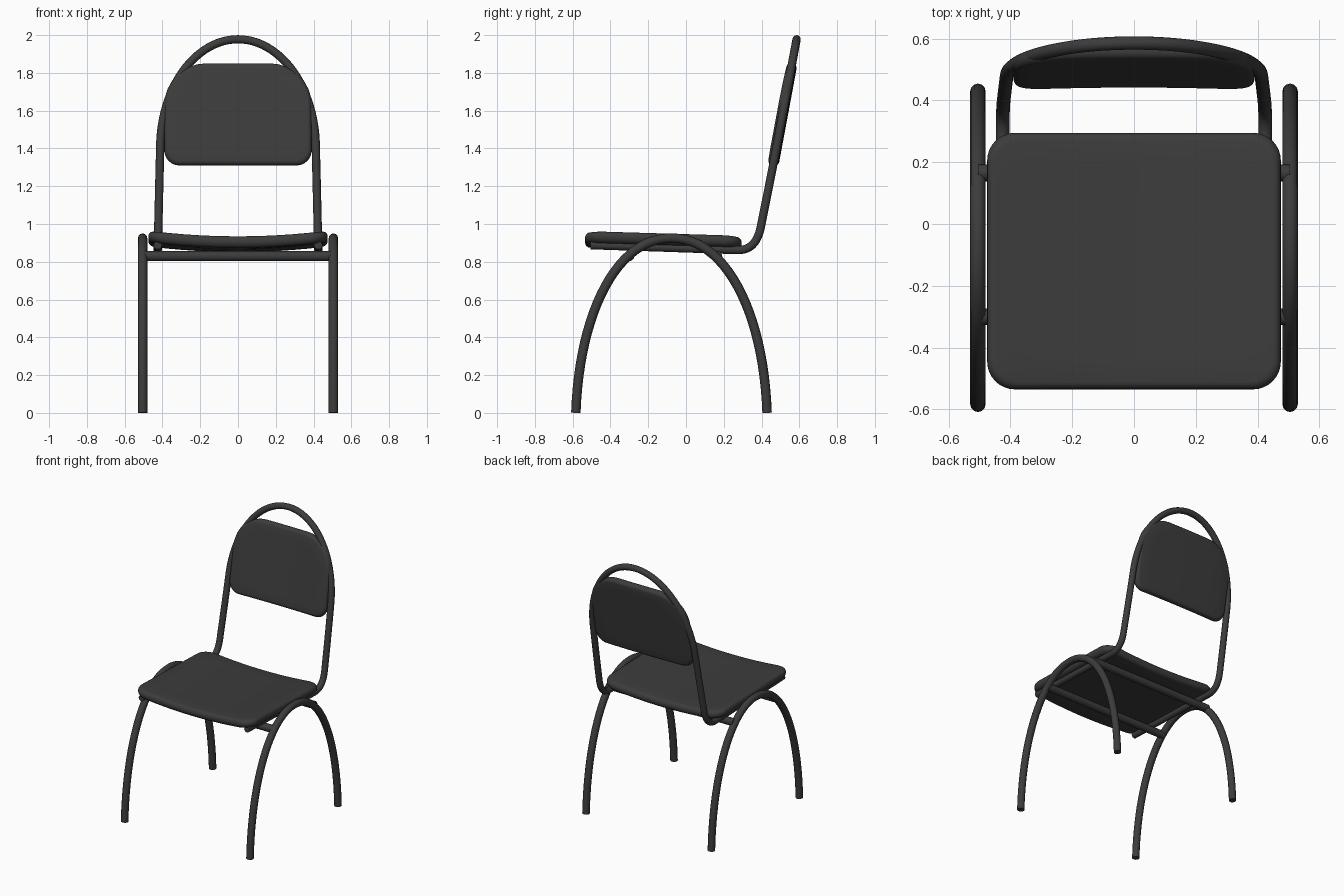
import bpy
import bmesh
from math import sin, cos, pi, radians, sqrt

cube = bpy.data.objects.get("Cube")
if cube:
    bpy.data.objects.remove(cube)

# Single charcoal colour
charcoal = bpy.data.materials.new("charcoal")
charcoal.use_nodes = True
COLOUR = (0.045, 0.045, 0.045, 1)
charcoal.diffuse_color = COLOUR
charcoal.node_tree.nodes["Principled BSDF"].inputs["Base Color"].default_value = COLOUR


def add_object(name, mesh):
    obj = bpy.data.objects.new(name, mesh)
    bpy.context.collection.objects.link(obj)
    mesh.materials.clear()
    mesh.materials.append(charcoal)
    bpy.ops.object.select_all(action="DESELECT")
    obj.select_set(True)
    bpy.context.view_layer.objects.active = obj
    bpy.ops.object.shade_smooth_by_angle(angle=radians(40))
    return obj


def tube(name, path, radius):
    """Round capped tube along a list of points."""
    curve = bpy.data.curves.new(name + "_path", "CURVE")
    curve.dimensions = "3D"
    curve.bevel_depth = radius
    curve.bevel_resolution = 4
    curve.use_fill_caps = True
    spline = curve.splines.new("POLY")
    spline.points.add(len(path) - 1)
    for point, co in zip(spline.points, path):
        point.co = (*co, 1)
    helper = bpy.data.objects.new(name + "_helper", curve)
    mesh = bpy.data.meshes.new_from_object(helper)
    bpy.data.objects.remove(helper)
    bpy.data.curves.remove(curve)
    return add_object(name, mesh)


def rounded_rect(half_w, half_h, r_low, r_high, steps=8, side=10):
    """Outline with separate lower and upper corner radii."""
    pts = []
    corners = [(1, -1, r_low, -pi / 2), (1, 1, r_high, 0),
               (-1, 1, r_high, pi / 2), (-1, -1, r_low, pi)]
    for sx, sy, r, start in corners:
        for i in range(steps + 1):
            a = start + i * pi / 2 / steps
            pts.append((sx * (half_w - r) + r * cos(a), sy * (half_h - r) + r * sin(a)))
    # Subdivide the straight sides so the pad can bend
    out = []
    for i, p in enumerate(pts):
        q = pts[(i + 1) % len(pts)]
        n = side if i % (steps + 1) == steps else 1
        out += [(p[0] + (q[0] - p[0]) * k / n, p[1] + (q[1] - p[1]) * k / n) for k in range(n)]
    return out


def cushion(name, outline, half_t, edge, place):
    """Pad made of concentric rings with a rounded rim, mapped by place(u, v, t)."""
    half_w = max(p[0] for p in outline)
    half_h = max(p[1] for p in outline)
    rings = [(inset, -half_t) for inset in (0.75, 0.5, 0.25, 0.12)]
    rim = [-pi / 2 + i * pi / 8 for i in range(9)]
    rings = ([(f, -1, 0) for f in (0.2, 0.4, 0.6, 0.8)]
             + [(1, sin(a), edge * (1 - cos(a))) for a in rim]
             + [(f, 1, 0) for f in (0.8, 0.6, 0.4, 0.2)])
    bm = bmesh.new()
    loops = []
    for scale, t, inset in rings:
        if scale < 1:
            inset = edge
        su, sv = scale * (1 - inset / half_w), scale * (1 - inset / half_h)
        loops.append([bm.verts.new(place(u * su, v * sv, t * half_t)) for u, v in outline])
    n = len(outline)
    for low, high in zip(loops, loops[1:]):
        for i in range(n):
            j = (i + 1) % n
            bm.faces.new((low[i], low[j], high[j], high[i]))
    for loop, t in ((loops[0], -half_t), (loops[-1], half_t)):
        centre = bm.verts.new(place(0, 0, t))
        for i in range(n):
            bm.faces.new((loop[i], loop[(i + 1) % n], centre))
    bmesh.ops.recalc_face_normals(bm, faces=bm.faces)
    mesh = bpy.data.meshes.new(name)
    bm.to_mesh(mesh)
    bm.free()
    return add_object(name, mesh)


# Arched leg hoops, one on each side
def leg_path(x):
    path = []
    power = 2 / 2.12
    start = 0.085
    for i in range(49):
        a = start + (pi - 2 * start) * i / 48
        c = cos(a)
        y = -0.077 - 0.508 * (1 if c > 0 else -1) * abs(c) ** power
        path.append((x, y, -0.1 + 1.025 * sin(a) ** power))
    path[0] = (x, path[0][1], 0)
    path[-1] = (x, path[-1][1], 0)
    return path


for side, x in (("left", 0.505), ("right", -0.505)):
    tube(side + "_leg_hoop", leg_path(x), 0.025)

# Crossbars under the seat
for name, y in (("front_crossbar", -0.3), ("rear_crossbar", 0.165)):
    tube(name, [(-0.505, y, 0.83), (0.505, y, 0.83)], 0.027)


# Back frame: seat rail, bend, upright and arch, mirrored over the middle
def bezier(p0, p1, p2, n):
    return [tuple((1 - t) ** 2 * a + 2 * t * (1 - t) * b + t * t * c
                  for a, b, c in zip(p0, p1, p2)) for t in (i / n for i in range(n + 1))]


def lean(z):
    return 0.478 + 0.186 * (z - 1.4)


half = [(0.425, -0.505, 0.888)]
half += bezier((0.425, 0.27, 0.862), (0.425, 0.37, 0.858), (0.422, 0.395, 0.98), 10)
half += bezier((0.421, 0.405, 1.03), (0.417, 0.44, 1.2), (0.413, lean(1.36), 1.36), 8)
for i in range(25):
    a = pi / 2 * i / 24
    z = 1.4 + 0.578 * sin(a)
    half.append((0.412 * cos(a), lean(z), z))
half[-1] = (0, half[-1][1], half[-1][2])
tube("back_frame", half + [(-x, y, z) for x, y, z in reversed(half[:-1])], 0.022)


# Seat: dished across its width and sloping down to the rear
def seat_place(u, v, t):
    return (u, v - 0.12, 0.923 - 0.03 * v + t - 0.03 * (1 - (u / 0.475) ** 2))


cushion("seat", rounded_rect(0.475, 0.415, 0.09, 0.09), 0.03, 0.025, seat_place)


# Backrest pad, leaning with the frame
def pad_place(u, v, t):
    z = 1.58 + v
    return (u, lean(z) - 0.006 + t + 0.008 * (1 - (u / 0.39) ** 2), z - 0.186 * t)


cushion("backrest", rounded_rect(0.39, 0.27, 0.08, 0.22), 0.026, 0.022, pad_place)
